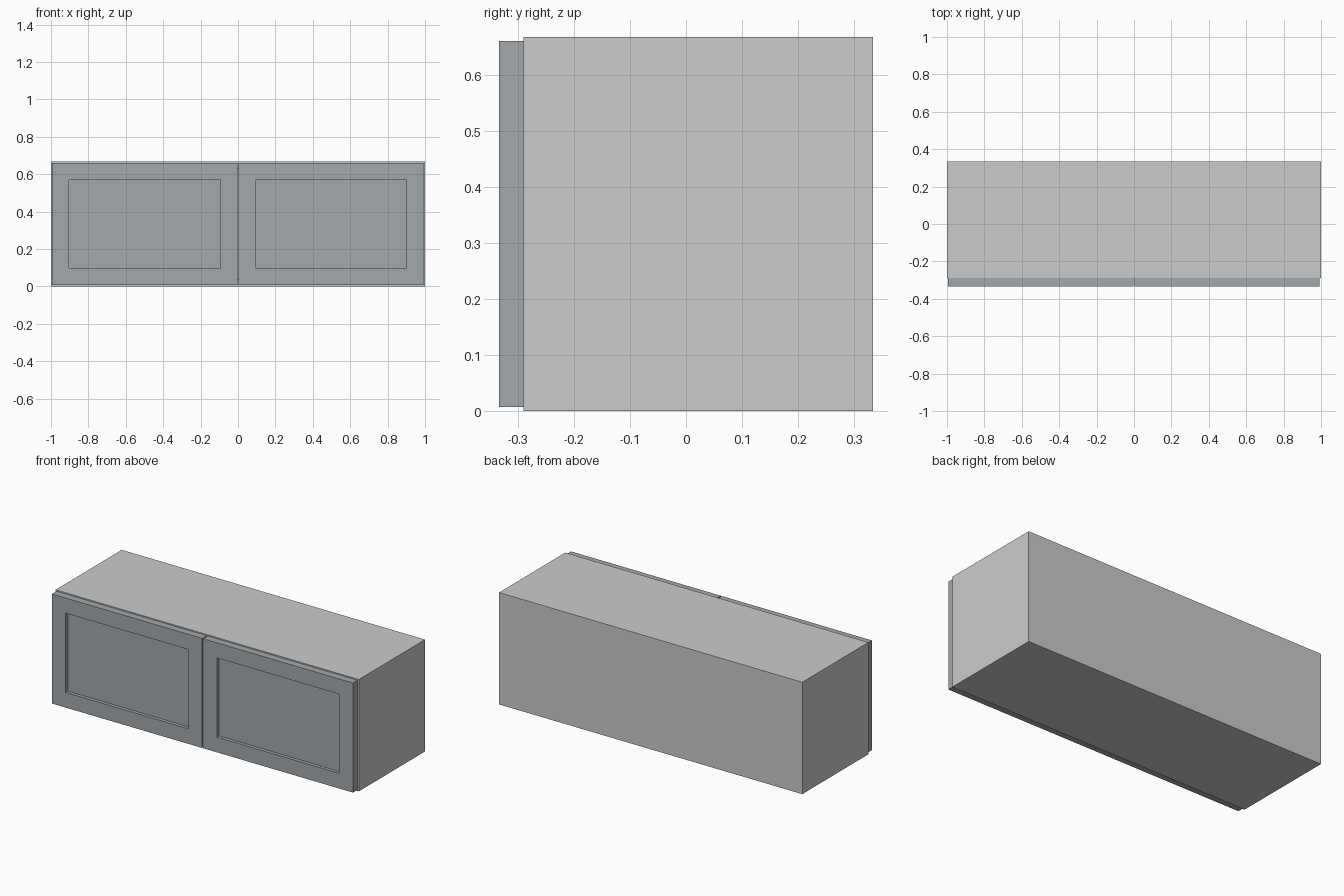
import bpy, bmesh

if "Cube" in bpy.data.objects:
    bpy.data.objects.remove(bpy.data.objects["Cube"])

W, H = 1.0, 0.667          # half width, height
Y0, Y1 = -0.29, 0.333      # carcass front and back
T = 0.04                   # panel thickness

door_paint = bpy.data.materials.new("door_paint")
door_paint.diffuse_color = (0.36, 0.395, 0.415, 1)
door_paint.use_nodes = True
door_paint.node_tree.nodes["Principled BSDF"].inputs["Base Color"].default_value = door_paint.diffuse_color


def box_mesh(lo, hi):
    bm = bmesh.new()
    bmesh.ops.create_cube(bm, size=1)
    for v in bm.verts:
        v.co = [(a + b) / 2 + c * (b - a) for a, b, c in zip(lo, hi, v.co)]
    return bm


def finish(name, bm, mat=None):
    me = bpy.data.meshes.new(name)
    bm.normal_update()
    bm.to_mesh(me)
    bm.free()
    ob = bpy.data.objects.new(name, me)
    bpy.context.collection.objects.link(ob)
    if mat:
        me.materials.append(mat)
    return ob


def panel(name, lo, hi):
    return finish(name, box_mesh(lo, hi))


def door(name, x0, x1):
    """Slab with a flat panel sunk inside a square frame."""
    bm = box_mesh((x0, -0.333, 0.007), (x1, Y0, 0.66))
    bm.normal_update()
    front = min(bm.faces, key=lambda f: f.calc_center_median().y)
    bmesh.ops.inset_region(bm, faces=[front], thickness=0.128)
    walls = bmesh.ops.extrude_discrete_faces(bm, faces=[front])
    bmesh.ops.translate(bm, verts=walls["faces"][0].verts, vec=(0, 0.02, 0))
    return finish(name, bm, door_paint)


# Carcass sides
panel("left_side", (-W, Y0, 0), (-W + T, Y1, H))
panel("right_side", (W - T, Y0, 0), (W, Y1, H))

# Bottom, top and thin back between the sides
X = W - T
panel("bottom_panel", (-X, Y0, 0), (X, Y1 - 0.01, T))
panel("top_panel", (-X, Y0, H - T), (X, Y1 - 0.01, H))
panel("back_panel", (-X, Y1 - 0.01, 0), (X, Y1, H))

# Pair of doors with a narrow gap in the middle
door("left_door", -0.994, -0.003)
door("right_door", 0.003, 0.991)
